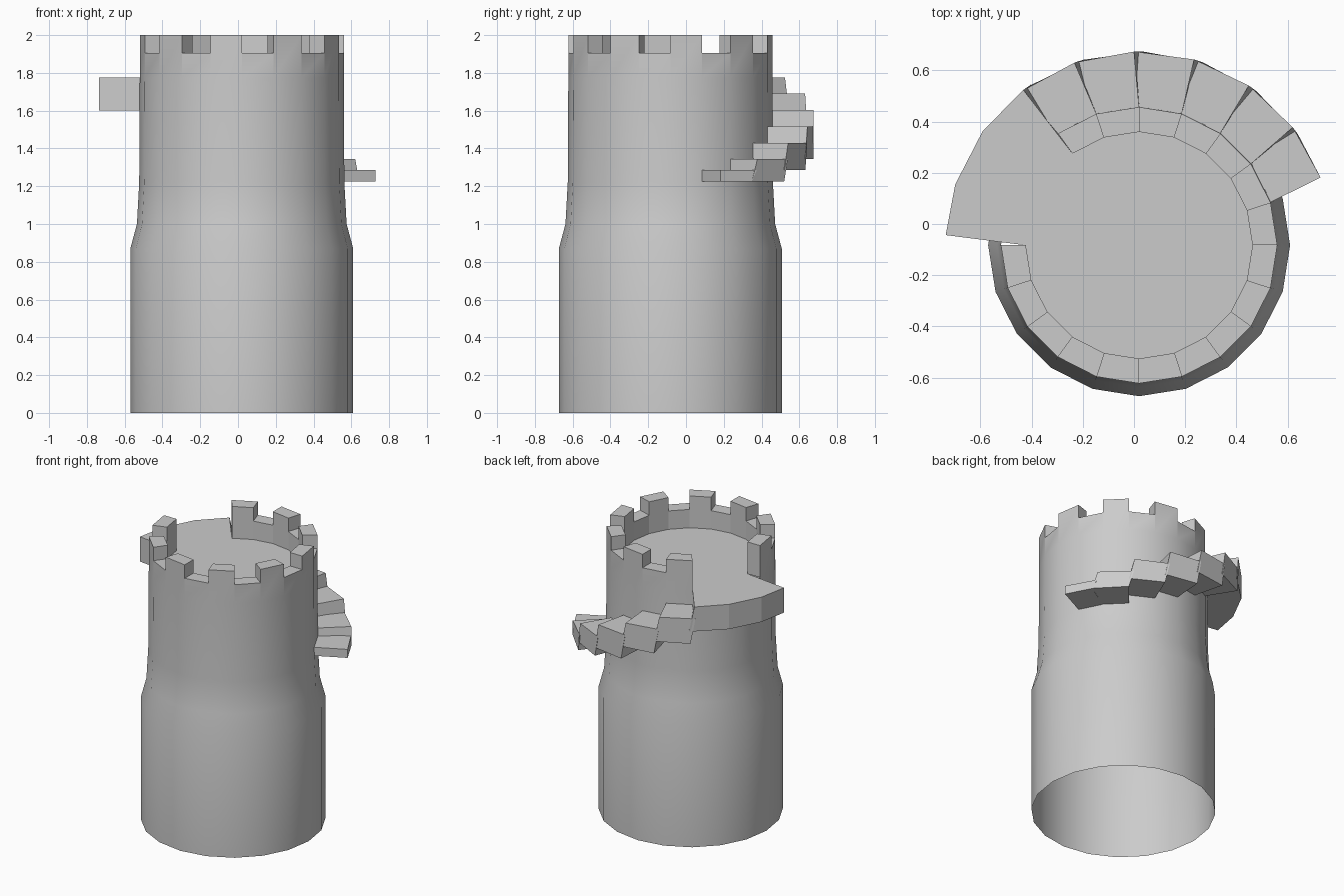
import bpy, bmesh
from math import cos, sin, radians

if "Cube" in bpy.data.objects:
    bpy.data.objects.remove(bpy.data.objects["Cube"])

CX, CY = 0.02, -0.083          # tower axis
N = 20                         # sides
STEP = 360 / N
R_OUT, R_IN, R_STAIR = 0.54, 0.443, 0.757
FLOOR = 1.775


def polar(r, a, z):
    return (CX + r * cos(radians(a)), CY + r * sin(radians(a)), z)


def finish(bm, name, smooth):
    bmesh.ops.remove_doubles(bm, verts=bm.verts, dist=0.0005)
    bmesh.ops.recalc_face_normals(bm, faces=bm.faces)
    mesh = bpy.data.meshes.new(name)
    bm.to_mesh(mesh)
    bm.free()
    ob = bpy.data.objects.new(name, mesh)
    bpy.context.collection.objects.link(ob)
    if smooth:
        bpy.ops.object.select_all(action='DESELECT')
        ob.select_set(True)
        bpy.context.view_layer.objects.active = ob
        bpy.ops.object.shade_smooth_by_angle(angle=radians(30))
    return ob


def face(bm, *pts):
    bm.faces.new([bm.verts.new(p) for p in pts])


# Tower shell (open underneath), battlements and roof floor
def height(k):
    k %= N
    if k in (7, 8, 9):         # doorway onto the stair landing
        return FLOOR
    return 2.0 if k % 2 == 0 else 1.905


bm = bmesh.new()
profile = [(0.59, 0), (0.59, 0.87), (0.555, 1.0), (0.543, 1.22), (R_OUT, FLOOR)]
for k in range(N):
    a, b = k * STEP, (k + 1) * STEP
    for (r0, z0), (r1, z1) in zip(profile, profile[1:]):
        face(bm, polar(r0, a, z0), polar(r0, b, z0), polar(r1, b, z1), polar(r1, a, z1))
    h = height(k)
    if h > FLOOR:
        for r in (R_OUT, R_IN):
            face(bm, polar(r, a, FLOOR), polar(r, b, FLOOR), polar(r, b, h), polar(r, a, h))
        face(bm, polar(R_OUT, a, h), polar(R_OUT, b, h), polar(R_IN, b, h), polar(R_IN, a, h))
    lo, hi = sorted((h, height(k - 1)))
    if hi > lo:
        face(bm, polar(R_OUT, a, lo), polar(R_IN, a, lo), polar(R_IN, a, hi), polar(R_OUT, a, hi))
    face(bm, polar(0, 0, FLOOR), polar(R_IN, a, FLOOR), polar(R_IN, b, FLOOR))
finish(bm, "tower", True)


# Curved block: matching lists of inner, outer-top and outer-bottom angles
def block(name, inner, top, bottom, r_in, zt, zb):
    bm = bmesh.new()
    rows = [[bm.verts.new(polar(r, a, z)) for a in angs] for r, angs, z in
            ((r_in, inner, zt), (R_STAIR, top, zt), (R_STAIR, bottom, zb), (r_in, inner, zb))]
    for i in range(4):
        p, q = rows[i], rows[(i + 1) % 4]
        for j in range(len(p) - 1):
            bm.faces.new((p[j], p[j + 1], q[j + 1], q[j]))
    bm.faces.new([r[0] for r in rows])
    bm.faces.new([r[-1] for r in reversed(rows)])
    finish(bm, name, False)


# Landing
block("landing", [180, 162, 144, 126], [177, 161.7, 143.8, 126.7],
      [177, 161.7, 143.8, 124], R_IN, FLOOR, 1.6)

# Steps winding down, each with slightly raked risers
tops = [1.69, 1.603, 1.517, 1.43, 1.343, 1.285]
bottoms = [1.515, 1.43, 1.343, 1.285, 1.226, 1.225]
for i, (zt, zb) in enumerate(zip(tops, bottoms)):
    a = 126 - 18 * i
    b = a - 18
    end_t, end_b = (20.5, 20.5) if i == 5 else (b + 1.5, b - 1.2)
    block(f"step_{i + 1}", [a, b], [a + 1.2, end_t], [a - 1.2, end_b], 0.535, zt, zb)
